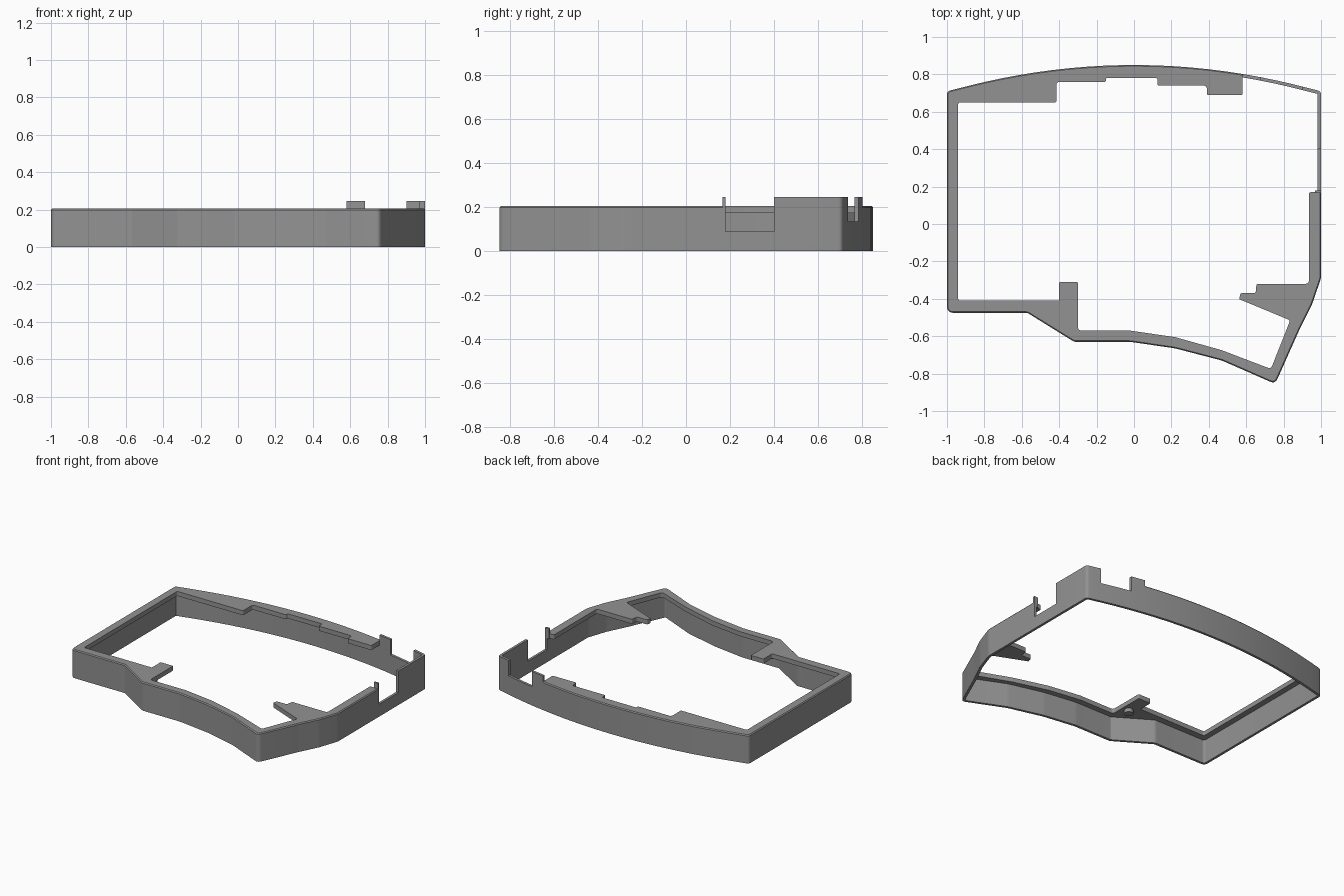
import bpy, bmesh, math
from mathutils import Vector

if "Cube" in bpy.data.objects:
    bpy.data.objects.remove(bpy.data.objects["Cube"])

grey = bpy.data.materials.new("plastic grey")
grey.diffuse_color = (0.29, 0.29, 0.29, 1)
grey.use_nodes = True
grey.node_tree.nodes["Principled BSDF"].inputs["Base Color"].default_value = grey.diffuse_color
T = 0.018      # wall thickness
TOP = 0.205    # rim height
LIP = 0.245    # raised lip height


def fillet(points, closed=True, segs=5):
    """Round each (x, y, r) corner of a polygon."""
    out, n = [], len(points)
    for i, (x, y, r) in enumerate(points):
        p = Vector((x, y))
        if r == 0 or (not closed and i in (0, n - 1)):
            out.append(p)
            continue
        a = (Vector(points[i - 1][:2]) - p).normalized()
        b = (Vector(points[(i + 1) % n][:2]) - p).normalized()
        half = a.angle(b) / 2
        t = r / math.tan(half)
        for k in range(segs + 1):
            s = k / segs
            out.append((1 - s) ** 2 * (p + a * t) + 2 * s * (1 - s) * p + s * s * (p + b * t))
    return out


def inset(loop, d):
    """Mitred inward offset of a counter-clockwise loop."""
    out, n = [], len(loop)
    for i, p in enumerate(loop):
        a = (p - loop[i - 1]).normalized()
        b = (loop[(i + 1) % n] - p).normalized()
        na, nb = Vector((-a.y, a.x)), Vector((-b.y, b.x))
        out.append(p + (na + nb) * d / (1 + na.dot(nb)))
    return out


def finish(name, bm):
    bmesh.ops.recalc_face_normals(bm, faces=bm.faces)
    me = bpy.data.meshes.new(name)
    bm.to_mesh(me)
    bm.free()
    me.materials.append(grey)
    ob = bpy.data.objects.new(name, me)
    bpy.context.collection.objects.link(ob)
    return ob


def ring(name, loop, profile):
    """Sweep an (inset, z) section around the loop."""
    bm = bmesh.new()
    rows = [[bm.verts.new((p.x, p.y, z)) for p in inset(loop, d)] for d, z in profile]
    n = len(loop)
    for j, row in enumerate(rows):
        nxt = rows[(j + 1) % len(rows)]
        for i in range(n):
            k = (i + 1) % n
            bm.faces.new((row[i], row[k], nxt[k], nxt[i]))
    return finish(name, bm)


def prism(name, pts, z0, z1):
    bm = bmesh.new()
    f = bm.faces.new([bm.verts.new((p[0], p[1], z0)) for p in pts])
    ext = bmesh.ops.extrude_face_region(bm, geom=[f])
    bmesh.ops.translate(bm, vec=(0, 0, z1 - z0),
                        verts=[v for v in ext["geom"] if isinstance(v, bmesh.types.BMVert)])
    return finish(name, bm)


def box(name, x0, x1, y0, y1, z0, z1):
    return prism(name, [(x0, y0), (x1, y0), (x1, y1), (x0, y1)], z0, z1)


def boolean(ob, cutter, op):
    mod = ob.modifiers.new("cut", 'BOOLEAN')
    mod.operation, mod.solver, mod.object = op, 'EXACT', cutter
    bpy.context.view_layer.objects.active = ob
    bpy.ops.object.modifier_apply(modifier=mod.name)
    bpy.data.objects.remove(cutter)


# Outer outline: bowed back edge, then around the left, front and right
def back_y(x):
    return 0.85 - x * x / 7.04


back_left = [(x, back_y(x), 0) for x in [0.58 - 0.0925 * i for i in range(17)]]
back_right = [(x, back_y(x), 0) for x in (0.94, 0.85, 0.76, 0.67)]
sides = [(-1, 0.71, 0.025), (-1, -0.475, 0.035), (-0.57, -0.475, 0.03),
         (-0.32, -0.63, 0.03), (-0.02, -0.63, 0.15), (0.22, -0.665, 0.15),
         (0.47, -0.73, 0.15), (0.755, -0.855, 0.03), (0.88, -0.575, 0.1),
         (0.95, -0.435, 0.1), (1, -0.29, 0.08)]
outline = fillet(back_left + sides + [(1, 0.71, 0.025)] + back_right)

# Outer wall with chamfered rim, cut open at the side and back
wall = ring("outer_wall", outline,
            [(0, 0), (0, TOP - 0.007), (0.006, TOP), (T, TOP), (T, 0)])
boolean(wall, box("side_cutter", 0.95, 1.1, 0.18, 0.40, 0.09, 0.3), 'DIFFERENCE')
boolean(wall, box("back_cutter", 0.68, 0.90, 0.65, 0.9, 0.135, 0.3), 'DIFFERENCE')

# Raised lips: corner return along the side and back, and a small back tab
corner_prof = [(0, TOP - 0.01), (0, LIP), (T, LIP), (T, TOP - 0.01)]
for name, b in (("corner_lip_side", (0.93, 1.1, 0.40, 0.9)),
                ("corner_lip_back", (0.90, 0.93, 0.6, 0.9)),
                ("back_tab", (0.58, 0.68, 0.6, 0.9))):
    lip = ring(name, outline, corner_prof)
    boolean(lip, box("lip_cutter", *b, 0, 0.4), 'INTERSECT')

# Thin upright rib at the front of the side opening
box("side_rib", 0.968, 1.0, 0.165, 0.18, 0.17, LIP)

# Top flange: a C-shaped plate inside the wall with stepped inner edge
inner_loop = inset(outline, T)
run = [p for i, p in enumerate(inner_loop) if i < len(inner_loop) - 4 and p.y < 0.1 or i < 25]
r = 0.008
edge = [(0.982, 0.17, 0), (0.935, 0.17, 0.01), (0.935, -0.32, 0.02), (0.655, -0.32, r),
        (0.65, -0.37, 0.012), (0.57, -0.37, r), (0.562, -0.402, r), (0.835, -0.515, 0.015),
        (0.732, -0.775, 0.02), (0.47, -0.675, 0.1), (0.22, -0.605, 0.1), (-0.02, -0.57, 0.1),
        (-0.30, -0.57, 0.02), (-0.30, -0.31, r), (-0.40, -0.31, r), (-0.40, -0.41, r),
        (-0.94, -0.41, 0.012), (-0.94, 0.65, 0.012), (-0.415, 0.65, r), (-0.415, 0.76, 0.02),
        (-0.15, 0.76, r), (-0.15, 0.78, r), (0.125, 0.78, r), (0.125, 0.74, r),
        (0.39, 0.74, 0.02), (0.39, 0.69, r), (0.58, 0.69, r), (0.58, back_y(0.58) - T - 0.002, 0)]
prism("top_flange", run + fillet(edge, closed=False), 0.172, TOP)

# Small round boss under the front tongue
prism("tongue_boss", [(-0.35 + 0.03 * math.cos(a * math.pi / 12),
                       -0.47 + 0.03 * math.sin(a * math.pi / 12)) for a in range(24)], 0.145, 0.172)

for ob in bpy.context.scene.objects:
    ob.select_set(True)
    bpy.context.view_layer.objects.active = ob
bpy.ops.object.shade_smooth_by_angle(angle=math.radians(30))
